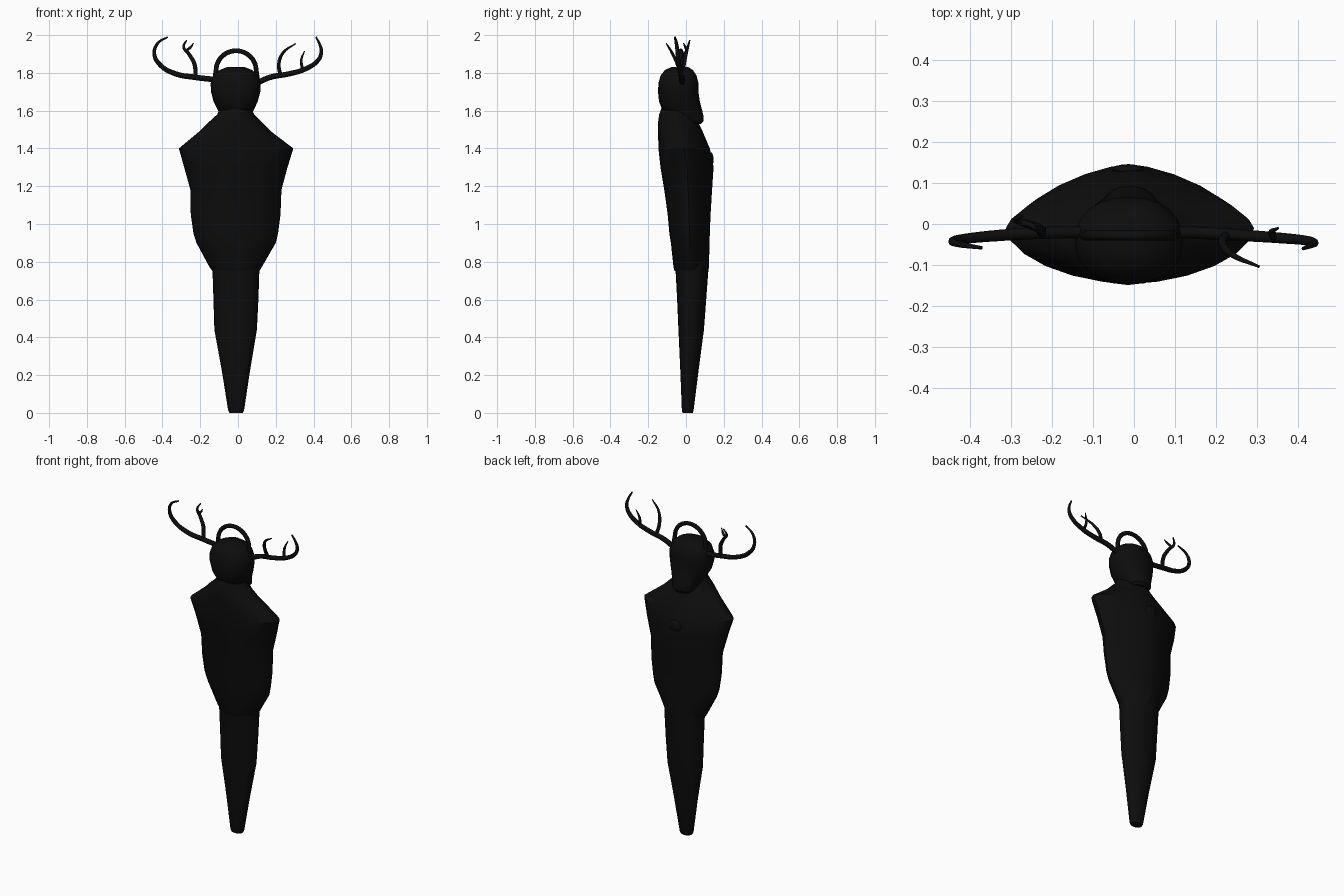
import bpy, bmesh, math
from mathutils import Vector

black = bpy.data.materials.new("near_black")
black.diffuse_color = (0.004, 0.004, 0.004, 1)


def finish(obj, angle=35):
    obj.data.materials.append(black)
    bpy.ops.object.select_all(action='DESELECT')
    obj.select_set(True)
    bpy.context.view_layer.objects.active = obj
    bpy.ops.object.shade_smooth_by_angle(angle=math.radians(angle))


def mesh_object(name, bm):
    bmesh.ops.recalc_face_normals(bm, faces=bm.faces)
    mesh = bpy.data.meshes.new(name)
    bm.to_mesh(mesh)
    bm.free()
    obj = bpy.data.objects.new(name, mesh)
    bpy.context.collection.objects.link(obj)
    finish(obj)
    return obj


def loft(name, rings, front_n=2.0, back_n=2.0, sides=24):
    """Rings are (z, x_min, x_max, y_min, y_max); superellipse sections."""
    bm = bmesh.new()
    loops = []
    for z, x0, x1, y0, y1 in rings:
        cx, cy, rx, ry = (x0 + x1) / 2, (y0 + y1) / 2, (x1 - x0) / 2, (y1 - y0) / 2
        loop = []
        for i in range(sides):
            a = 2 * math.pi * i / sides
            c, s = math.cos(a), math.sin(a)
            n = back_n if s > 0 else front_n
            x = math.copysign(abs(c) ** (2 / n), c)
            y = math.copysign(abs(s) ** (2 / n), s)
            loop.append(bm.verts.new((cx + rx * x, cy + ry * y, z)))
        loops.append(loop)
    for a, b in zip(loops, loops[1:]):
        for i in range(sides):
            j = (i + 1) % sides
            bm.faces.new((a[i], a[j], b[j], b[i]))
    bm.faces.new(loops[0])
    bm.faces.new(loops[-1])
    return mesh_object(name, bm)


def tube(name, points, radius, tip=1.0):
    """Smooth tapered tube through the points."""
    curve = bpy.data.curves.new(name, 'CURVE')
    curve.dimensions = '3D'
    curve.bevel_depth = radius
    curve.bevel_resolution = 2
    curve.resolution_u = 5
    curve.use_fill_caps = True
    spline = curve.splines.new('BEZIER')
    spline.bezier_points.add(len(points) - 1)
    for i, (bp, co) in enumerate(zip(spline.bezier_points, points)):
        bp.co = co
        bp.handle_left_type = bp.handle_right_type = 'AUTO'
        t = i / (len(points) - 1)
        bp.radius = 1 + (tip - 1) * t * t
    obj = bpy.data.objects.new(name, curve)
    bpy.context.collection.objects.link(obj)
    bpy.ops.object.select_all(action='DESELECT')
    obj.select_set(True)
    bpy.context.view_layer.objects.active = obj
    bpy.ops.object.convert(target='MESH')
    finish(bpy.context.object, 60)


# Tapering skirt
loft("skirt", [
    (0.00, -0.045, 0.025, -0.018, 0.036),
    (0.012, -0.052, 0.032, -0.022, 0.040),
    (0.22, -0.085, 0.063, -0.03, 0.066),
    (0.44, -0.125, 0.10, -0.04, 0.095),
    (0.60, -0.13, 0.108, -0.047, 0.107),
    (0.75, -0.135, 0.113, -0.055, 0.118),
    (0.90, -0.14, 0.118, -0.065, 0.122),
], 2.2, 2.0)

# Wide cloak with pointed shoulders
loft("cloak", [
    (0.75, -0.135, 0.113, -0.060, 0.119),
    (0.77, -0.15, 0.125, -0.066, 0.121),
    (0.90, -0.22, 0.20, -0.080, 0.125),
    (0.95, -0.236, 0.212, -0.088, 0.126),
    (1.05, -0.25, 0.225, -0.097, 0.130),
    (1.18, -0.252, 0.230, -0.115, 0.138),
    (1.30, -0.285, 0.262, -0.135, 0.146),
    (1.40, -0.313, 0.293, -0.146, 0.126),
    (1.49, -0.205, 0.175, -0.148, 0.088),
    (1.53, -0.165, 0.135, -0.149, 0.068),
    (1.58, -0.11, 0.085, -0.142, 0.055),
    (1.63, -0.09, 0.065, -0.125, 0.045),
], 1.8, 1.5)

# Head with a long face pointing down at the back
loft("head", [
    (1.530, -0.060, 0.040, 0.010, 0.080),
    (1.545, -0.080, 0.060, -0.030, 0.093),
    (1.57, -0.090, 0.068, -0.080, 0.093),
    (1.60, -0.105, 0.082, -0.125, 0.086),
    (1.65, -0.130, 0.105, -0.143, 0.073),
    (1.70, -0.143, 0.118, -0.148, 0.066),
    (1.745, -0.145, 0.120, -0.146, 0.066),
    (1.785, -0.132, 0.107, -0.135, 0.056),
    (1.815, -0.098, 0.075, -0.112, 0.036),
    (1.832, -0.055, 0.033, -0.075, 0.010),
], 2.2, 2.2)

# Round brooch on the chest
bm = bmesh.new()
bmesh.ops.create_uvsphere(bm, u_segments=16, v_segments=8, radius=0.04)
bmesh.ops.scale(bm, vec=(1, 0.35, 1), verts=bm.verts)
bmesh.ops.translate(bm, vec=(-0.015, 0.132, 1.34), verts=bm.verts)
mesh_object("brooch", bm)

# Arched band over the head
arch = [(-0.125, -0.02, 1.74)]
for i in range(9):
    a = math.pi * (1 - i / 8)
    arch.append((-0.01 + 0.107 * math.cos(a), -0.028, 1.81 + 0.107 * math.sin(a)))
arch.append((0.105, -0.02, 1.74))
tube("head_band", arch, 0.0125)

# Antlers: main beams, then their tines
tube("left_antler_beam", [
    (-0.10, -0.02, 1.762), (-0.23, -0.022, 1.777), (-0.33, -0.028, 1.795),
    (-0.412, -0.036, 1.842), (-0.443, -0.042, 1.90), (-0.425, -0.05, 1.957),
    (-0.372, -0.058, 1.99)], 0.015, 0.3)
tube("left_antler_tine", [
    (-0.225, -0.022, 1.778), (-0.23, -0.012, 1.845), (-0.26, 0.0, 1.90),
    (-0.288, 0.01, 1.938), (-0.272, 0.02, 1.973)], 0.012, 0.3)
tube("left_antler_spur", [
    (-0.274, 0.004, 1.918), (-0.25, -0.004, 1.937), (-0.236, -0.014, 1.958)], 0.008, 0.3)
tube("right_antler_beam", [
    (0.08, -0.02, 1.735), (0.165, -0.022, 1.775), (0.27, -0.028, 1.795),
    (0.355, -0.034, 1.82), (0.425, -0.041, 1.868), (0.441, -0.046, 1.91),
    (0.433, -0.052, 1.95), (0.413, -0.06, 1.99)], 0.015, 0.3)
tube("right_antler_tine", [
    (0.225, -0.026, 1.787), (0.216, -0.045, 1.845), (0.24, -0.075, 1.908),
    (0.305, -0.104, 1.955)], 0.011, 0.3)
tube("right_antler_spur", [
    (0.342, -0.034, 1.817), (0.335, -0.02, 1.868), (0.352, -0.01, 1.915)], 0.009, 0.3)
